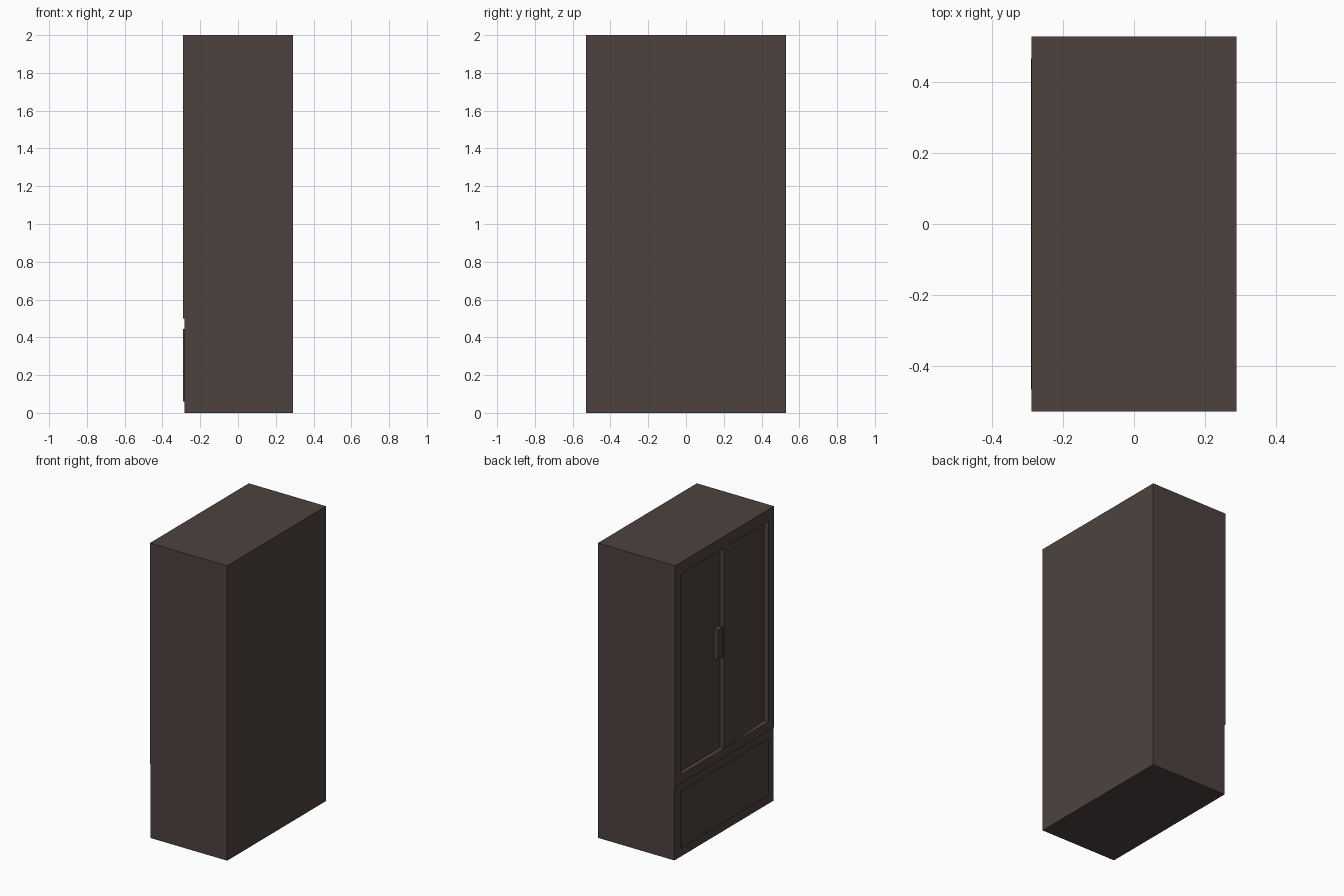
import bpy
import bmesh

if "Cube" in bpy.data.objects:
    bpy.data.objects.remove(bpy.data.objects["Cube"])

mat = bpy.data.materials.new("dark_wood")
mat.diffuse_color = (0.075, 0.055, 0.05, 1)
mat.use_nodes = True
mat.node_tree.nodes["Principled BSDF"].inputs["Base Color"].default_value = mat.diffuse_color


def prism(name, profile, z0, z1):
    """Extrude an xy profile from z0 to z1."""
    bm = bmesh.new()
    face = bm.faces.new([bm.verts.new((x, y, z0)) for x, y in profile])
    top = bmesh.ops.extrude_face_region(bm, geom=[face])["geom"]
    for v in top:
        if isinstance(v, bmesh.types.BMVert):
            v.co.z = z1
    bmesh.ops.recalc_face_normals(bm, faces=bm.faces)
    mesh = bpy.data.meshes.new(name)
    bm.to_mesh(mesh)
    bm.free()
    mesh.materials.append(mat)
    ob = bpy.data.objects.new(name, mesh)
    bpy.context.collection.objects.link(ob)
    return ob


def box(name, x0, x1, y0, y1, z0, z1):
    return prism(name, [(x0, y0), (x1, y0), (x1, y1), (x0, y1)], z0, z1)


FRONT = -0.29   # doors face -x

# Cabinet body
body = box("cabinet_body", FRONT, 0.29, -0.53, 0.53, 0, 2)

# Recesses: one straight door, one slightly slanted door, lower front set back
cutters = [
    box("door_recess", -0.4, FRONT + 0.03, 0.005, 0.468, 0.56, 1.92),
    prism("slanted_door_recess",
          [(-0.4, 0.0), (FRONT + 0.001, 0.0), (FRONT + 0.034, -0.472), (-0.4, -0.472)],
          0.56, 1.92),
    box("lower_setback", -0.4, FRONT + 0.006, -0.6, 0.6, -0.1, 0.5),
]
bpy.context.view_layer.objects.active = body
for cutter in cutters:
    mod = body.modifiers.new("cut", 'BOOLEAN')
    mod.operation = 'DIFFERENCE'
    mod.solver = 'EXACT'
    mod.object = cutter
    bpy.ops.object.modifier_apply(modifier=mod.name)
    bpy.data.objects.remove(cutter)

# Raised drawer front
box("drawer_front", FRONT - 0.001, FRONT + 0.008, -0.467, 0.467, 0.06, 0.445)

# Door handle
box("door_handle", FRONT, FRONT + 0.032, 0.02, 0.07, 1.185, 1.39)
